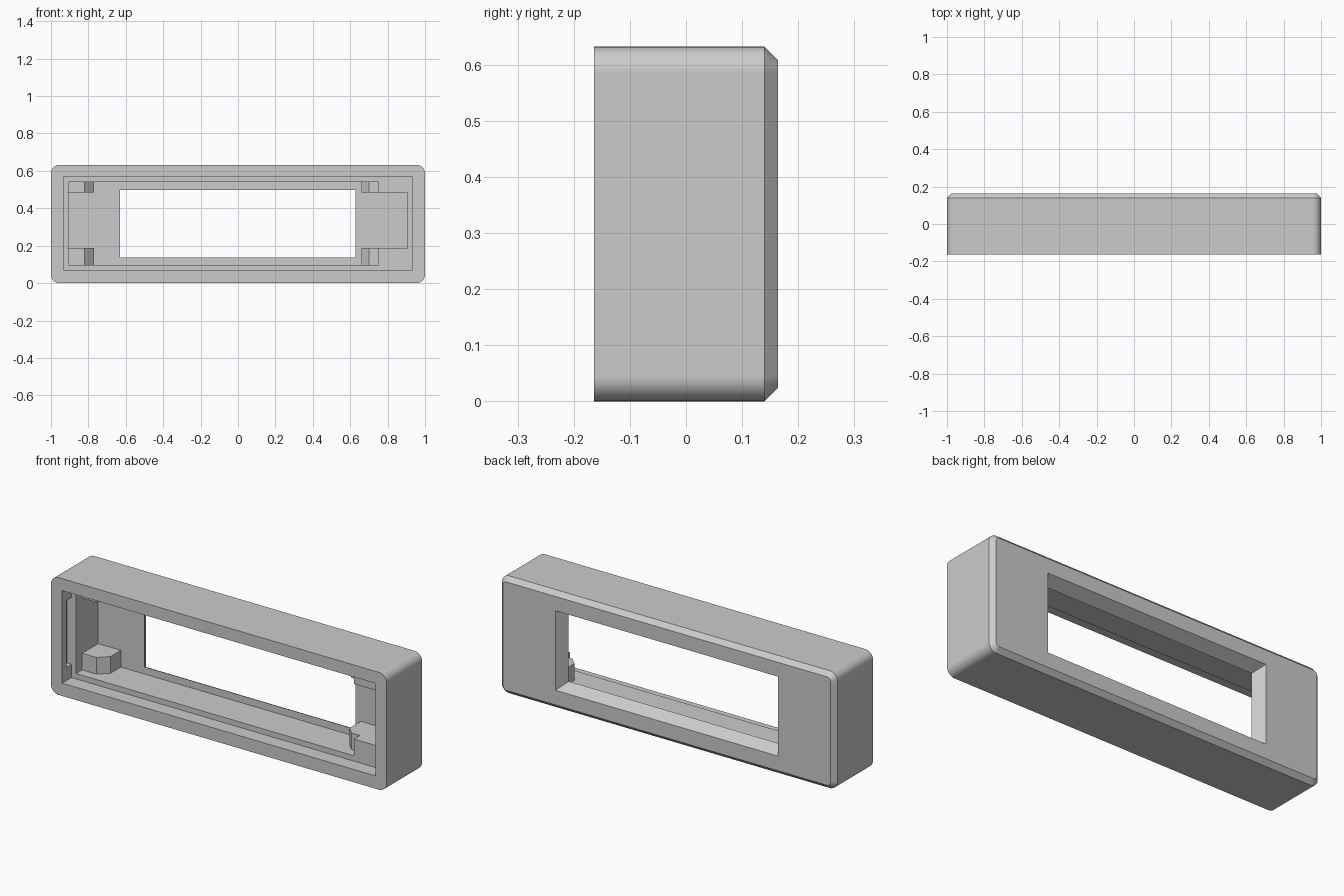
import bpy, bmesh, math

if "Cube" in bpy.data.objects:
    bpy.data.objects.remove(bpy.data.objects["Cube"], do_unlink=True)

HEIGHT, FRONT, BACK = 0.632, -0.164, 0.164
LEDGE, FLOOR = -0.085, 0.102      # depth of the ledge and of the pocket floor
CHAMFER, RADIUS = 0.024, 0.045


def loft(name, rings):
    """Closed solid through matching rings of points."""
    bm = bmesh.new()
    loops = [[bm.verts.new(p) for p in ring] for ring in rings]
    n = len(loops[0])
    for a, b in zip(loops, loops[1:]):
        for i in range(n):
            j = (i + 1) % n
            bm.faces.new((a[i], a[j], b[j], b[i]))
    bm.faces.new(loops[0][::-1])
    bm.faces.new(loops[-1])
    bmesh.ops.recalc_face_normals(bm, faces=bm.faces)
    mesh = bpy.data.meshes.new(name)
    bm.to_mesh(mesh)
    bm.free()
    obj = bpy.data.objects.new(name, mesh)
    bpy.context.collection.objects.link(obj)
    return obj


def rect(y, x0, x1, z0, z1):
    return [(x0, y, z0), (x1, y, z0), (x1, y, z1), (x0, y, z1)]


def box(name, x0, x1, y0, y1, z0, z1):
    return loft(name, [rect(y, x0, x1, z0, z1) for y in (y0, y1)])


def rounded(y, inset, steps=8):
    """Rounded outline of the case, moved inwards by inset."""
    r, ring = RADIUS - inset, []
    corners = [(1, 1), (-1, 1), (-1, -1), (1, -1)]
    for k, (sx, sz) in enumerate(corners):
        for i in range(steps + 1):
            a = math.pi / 2 * (k + i / steps)
            ring.append((sx * (1 - RADIUS) + r * math.cos(a), y,
                         HEIGHT / 2 + sz * (HEIGHT / 2 - RADIUS) + r * math.sin(a)))
    return ring


# Outer case with chamfered back edge
case = loft("bezel_case", [rounded(FRONT, 0), rounded(BACK - CHAMFER, 0),
                           rounded(BACK, CHAMFER)])

# Pocket outline seen from above, leaving stepped corner posts standing
post_plan = [(-0.905, -0.15), (-0.905, -0.034), (-0.82, -0.034), (-0.77, 0.014),
             (-0.77, FLOOR), (0.66, FLOOR), (0.66, 0.008), (0.70, -0.034),
             (0.75, -0.034), (0.75, -0.15)]


def window(y, grow):
    return rect(y, -0.63 - grow, 0.628 + grow, 0.137 - grow, 0.497 + grow)


cutters = [
    box("recess_cutter", -0.933, 0.933, -0.3, LEDGE, 0.069, 0.567),
    loft("post_pocket_cutter",
         [[(x, y, z) for x, y in post_plan] for z in (0.098, 0.54)]),
    box("middle_pocket_cutter", -0.905, 0.905, -0.14, FLOOR, 0.188, 0.485),
    # Window opening flares towards the back
    loft("window_cutter", [window(0, 0), window(FLOOR, 0),
                           window(BACK, 0.034), window(0.2, 0.034)]),
    # Latch slot in the recess side wall
    box("latch_slot_cutter", -0.96, -0.92, -0.128, LEDGE, 0.14, 0.5),
]

bpy.context.view_layer.objects.active = case
for cutter in cutters:
    cutter.hide_render = True
    mod = case.modifiers.new("cut", "BOOLEAN")
    mod.operation, mod.solver, mod.object = "DIFFERENCE", "EXACT", cutter
    bpy.ops.object.modifier_apply(modifier=mod.name)
    bpy.data.objects.remove(cutter, do_unlink=True)

# Plain grey plastic
grey = bpy.data.materials.new("grey_plastic")
grey.use_nodes = True
color = (0.6, 0.6, 0.6, 1)
grey.diffuse_color = color
grey.node_tree.nodes["Principled BSDF"].inputs["Base Color"].default_value = color
case.data.materials.clear()
case.data.materials.append(grey)

# Smooth round corners, crisp edges elsewhere
bpy.ops.object.select_all(action="DESELECT")
case.select_set(True)
bpy.ops.object.shade_smooth_by_angle(angle=math.radians(30))
normals = case.modifiers.new("weighted_normals", "WEIGHTED_NORMAL")
normals.keep_sharp = True
